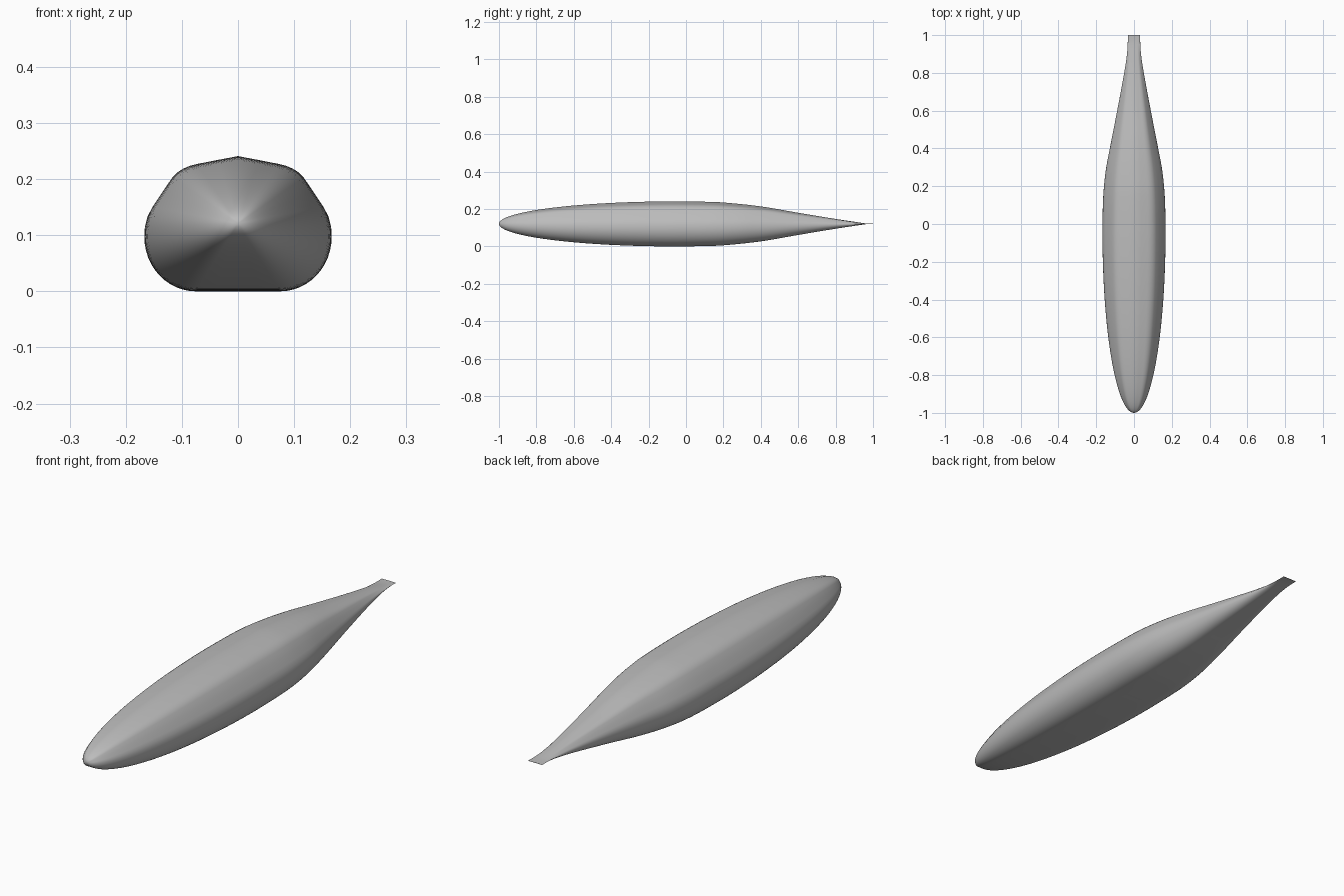
import bpy
import bmesh
from math import sin, cos, pi, sqrt

cube = bpy.data.objects.get("Cube")
if cube:
    bpy.data.objects.remove(cube)

AXIS_Z = 0.121
HALF_W, HALF_H = 0.167, 0.12


def smooth_at(keys, y):
    """Catmull-Rom interpolation through (y, value) keys."""
    n = len(keys)
    i = max(k for k in range(n - 1) if k == 0 or keys[k][0] <= y)

    def slope(k):
        a, b = keys[max(k - 1, 0)], keys[min(k + 1, n - 1)]
        return (b[1] - a[1]) / (b[0] - a[0])

    (y0, v0), (y1, v1) = keys[i], keys[i + 1]
    h = y1 - y0
    t = (y - y0) / h
    return (v0 * (2*t**3 - 3*t**2 + 1) + v1 * (3*t**2 - 2*t**3)
            + h * slope(i) * (t**3 - 2*t**2 + t) + h * slope(i + 1) * (t**3 - t**2))


# Widest cross-section: flat belly, round bilge, sloped shoulder, ridged back
half = [(0.04, 0.0)]
for k in range(13):
    a = pi / 2 * k / 12
    half.append((0.075 + 0.092 * sin(a), 0.097 - 0.097 * cos(a)))
half += [(0.166, 0.115), (0.161, 0.134), (0.152, 0.151), (0.134, 0.178),
         (0.117, 0.203), (0.108, 0.212), (0.097, 0.219), (0.085, 0.224),
         (0.073, 0.227), (0.037, 0.234)]
section = [(0, 0)] + half + [(0, 0.241)] + [(-x, z) for x, z in reversed(half)]

# Tail taper: half width and half height from midship to the flat tail edge
MID = -0.05
widths = [(MID, 0.167), (0.1, 0.165), (0.2, 0.159), (0.3, 0.147), (0.4, 0.128),
          (0.6, 0.089), (0.8, 0.052), (0.9, 0.037), (0.96, 0.033), (1.0, 0.033)]
heights = [(MID, 0.12), (0.1, 0.118), (0.2, 0.114), (0.4, 0.093), (0.6, 0.059),
           (0.8, 0.026), (0.9, 0.011), (0.97, 0.001), (1.0, 0.0004)]

stations = []
for k in range(1, 33):                      # elliptical nose
    a = pi / 2 * k / 32
    stations.append((MID - (1 + MID) * cos(a), sin(a), sin(a)))
for k in range(1, 43):                      # tail
    y = MID + (1 - MID) * k / 42
    stations.append((y, smooth_at(widths, y) / HALF_W,
                     max(smooth_at(heights, y), 0.0004) / HALF_H))

# Loft the body through the stations
bm = bmesh.new()
rings = [[bm.verts.new((x * sx, y, AXIS_Z + (z - AXIS_Z) * sz)) for x, z in section]
         for y, sx, sz in stations]
tip = bm.verts.new((0, -1, AXIS_Z))
n = len(section)
for i in range(n):
    j = (i + 1) % n
    bm.faces.new((tip, rings[0][j], rings[0][i]))
    for a, b in zip(rings, rings[1:]):
        bm.faces.new((a[i], a[j], b[j], b[i]))
bm.faces.new(rings[-1])
bmesh.ops.recalc_face_normals(bm, faces=bm.faces)

mesh = bpy.data.meshes.new("body")
bm.to_mesh(mesh)
bm.free()
body = bpy.data.objects.new("body", mesh)
bpy.context.collection.objects.link(body)

# Plain grey surface
grey = bpy.data.materials.new("light grey")
grey.use_nodes = True
colour = (0.5, 0.5, 0.5, 1)
grey.diffuse_color = colour
grey.node_tree.nodes["Principled BSDF"].inputs["Base Color"].default_value = colour
mesh.materials.append(grey)

bpy.ops.object.select_all(action="DESELECT")
body.select_set(True)
bpy.context.view_layer.objects.active = body
bpy.ops.object.shade_smooth_by_angle(angle=pi / 4)
